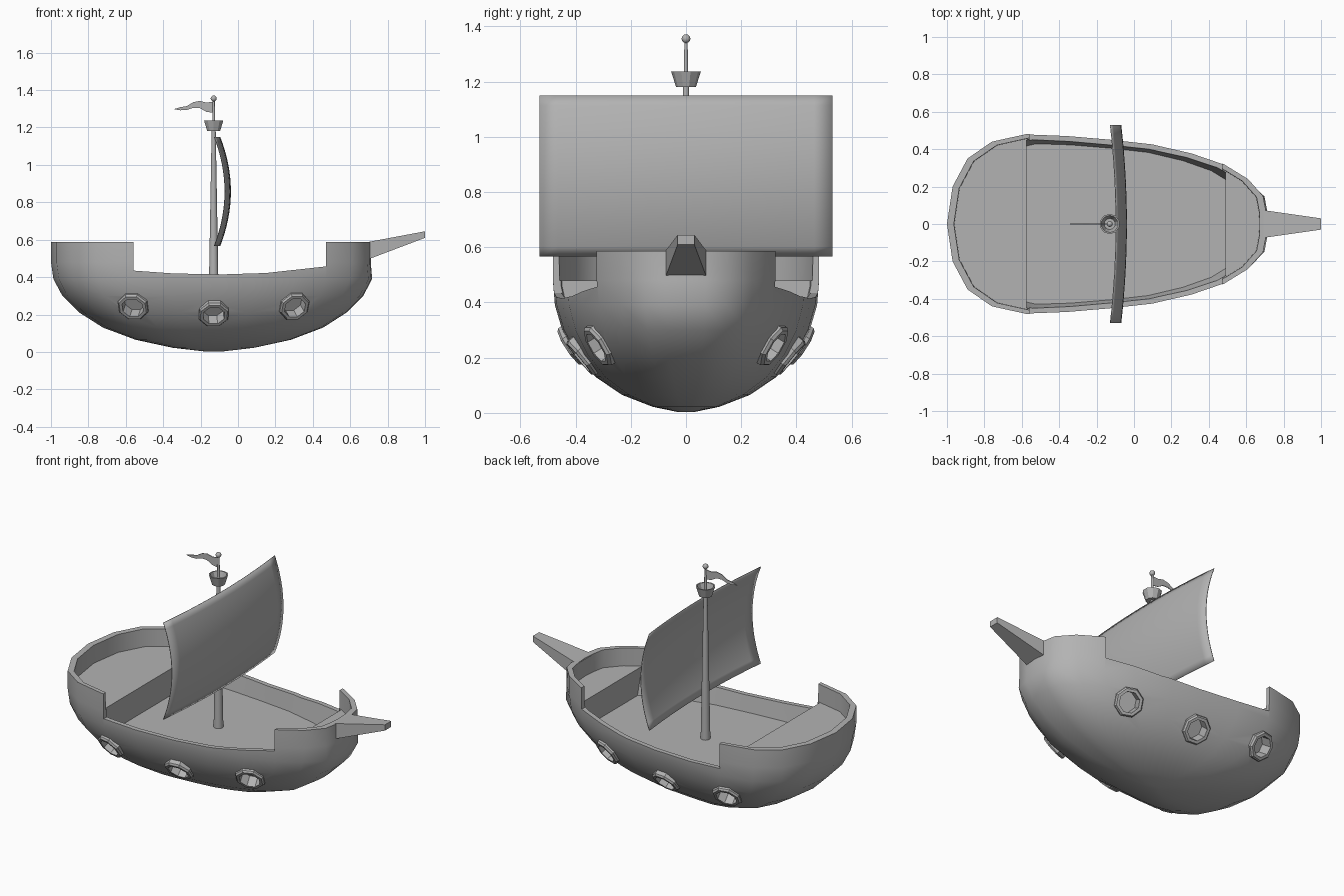
import bpy, bmesh, math
from mathutils import Vector
from mathutils.bvhtree import BVHTree

if "Cube" in bpy.data.objects:
    bpy.data.objects.remove(bpy.data.objects["Cube"])

grey = bpy.data.materials.new("plain_grey")
grey.diffuse_color = (0.45, 0.45, 0.45, 1)
grey.use_nodes = True
grey.node_tree.nodes["Principled BSDF"].inputs["Base Color"].default_value = grey.diffuse_color
MX = -0.13  # mast and hull centre


def loft(name, rings, smooth=None, cyclic=False):
    """Skin equal-length rings of points; cap the ends unless cyclic."""
    bm = bmesh.new()
    vs = [[bm.verts.new(p) for p in r] for r in rings]
    n = len(rings[0])
    pairs = list(zip(vs, vs[1:])) + ([(vs[-1], vs[0])] if cyclic else [])
    for a, b in pairs:
        for i in range(n):
            j = (i + 1) % n
            bm.faces.new((a[i], a[j], b[j], b[i]))
    if not cyclic:
        bm.faces.new(vs[0][::-1])
        bm.faces.new(vs[-1])
    bmesh.ops.recalc_face_normals(bm, faces=bm.faces)
    return finish(name, bm, smooth)


def finish(name, bm, smooth=None):
    me = bpy.data.meshes.new(name)
    bm.to_mesh(me)
    bm.free()
    me.materials.append(grey)
    ob = bpy.data.objects.new(name, me)
    bpy.context.collection.objects.link(ob)
    if smooth:
        shade(ob, smooth)
    return ob


def shade(ob, angle):
    bpy.ops.object.select_all(action='DESELECT')
    ob.select_set(True)
    bpy.context.view_layer.objects.active = ob
    bpy.ops.object.shade_smooth_by_angle(angle=math.radians(angle))


def cut(ob, cutter):
    m = ob.modifiers.new("cut", 'BOOLEAN')
    m.operation, m.solver, m.object = 'DIFFERENCE', 'EXACT', cutter
    bpy.context.view_layer.objects.active = ob
    bpy.ops.object.modifier_apply(modifier=m.name)
    bpy.data.objects.remove(cutter)


def circle(c, r, n, axis=(0, 0, 1)):
    """Regular polygon about a point, across the given axis."""
    q = Vector(axis).to_track_quat('Z', 'Y')
    return [Vector(c) + q @ Vector((r * math.cos(t), r * math.sin(t), 0))
            for t in (2 * math.pi * (i + 0.5) / n for i in range(n))]


# Hull plan, starboard half mirrored to port
half = [(-1, 0), (-.97, .2), (-.89, .35), (-.76, .44), (-.57, .482), (-.36, .475),
        (-.12, .455), (.1, .43), (.31, .38), (.48, .32), (.61, .24), (.69, .15),
        (.705, .07), (.71, 0)]
plan = half + [(x, -y) for x, y in half[-2:0:-1]]


def ring(s, z, bow=0.0, lo=-9, hi=9):
    pts = []
    for x, y in plan:
        px = MX + (x - MX) * s + (bow * s if x > .65 else 0)
        pts.append((min(max(px, lo), hi), y * s, z))
    return pts


levels = [(.003, .06), (.022, .25), (.065, .48), (.13, .68), (.21, .825),
          (.30, .93), (.39, .985), (.48, 1), (.587, 1)]
hull = loft("hull", [ring(s, z, .02 if z < .4 else 0) for z, s in levels])
tree = BVHTree.FromObject(hull, bpy.context.evaluated_depsgraph_get())

# Raised end decks, then the sunken main deck between the bulkheads
cut(hull, loft("end_deck_cutter", [ring(.955, .48), ring(.963, .8)]))


def clipped(name, rings, lo, hi):
    ob = loft(name, rings)
    bm = bmesh.new()
    bm.from_mesh(ob.data)
    for x, d in ((lo, -1), (hi, 1)):
        g = bm.verts[:] + bm.edges[:] + bm.faces[:]
        r = bmesh.ops.bisect_plane(bm, geom=g, plane_co=(x, 0, 0),
                                   plane_no=(d, 0, 0), clear_outer=True)
        edges = [e for e in r["geom_cut"] if isinstance(e, bmesh.types.BMEdge)]
        bmesh.ops.contextual_create(bm, geom=edges)
    bmesh.ops.recalc_face_normals(bm, faces=bm.faces)
    bm.to_mesh(ob.data)
    bm.free()
    return ob


cut(hull, clipped("main_deck_cutter",
                  [ring(.89, .32), ring(.945, .46), ring(.955, .8)], -.575, .49))

# Lowered midship rail with a curved sheer
rail = [(-.56, .435), (-.35, .42), (-.1, .414), (.15, .422), (.47, .457), (.47, .9), (-.56, .9)]
cut(hull, loft("rail_cutter", [[(x, y, z) for x, z in rail] for y in (-.8, .8)]))

# Portholes: octagonal frames around shallow recesses
for side in (-1, 1):
    for i, (x, z) in enumerate(((-.56, .245), (-.13, .205), (.30, .245))):
        p, n, _, _ = tree.ray_cast(Vector((x, side * 2, z)), Vector((0, -side, 0)))
        if n.y * side < 0:
            n = -n
        cut(hull, loft("porthole_cutter",
                       [circle(p + n * d, .06, 8, n) for d in (-.05, .08)]))
        prof = [(.085, -.025), (.085, .008), (.077, .018), (.06, .018), (.06, -.025)]
        loft(f"porthole_frame_{'front' if side < 0 else 'back'}_{i + 1}",
             [circle(p + n * d, r, 8, n) for r, d in prof], cyclic=True)
shade(hull, 38)

# Bowsprit
loft("bowsprit", [[(x, -w, a), (x, w, a), (x, w, b), (x, -w, b)]
                  for x, w, a, b in ((.67, .077, .485, .583), (1, .03, .61, .645))])

# Mast, topmast and ball
loft("mast", [circle((MX, 0, z), r, 16) for z, r in ((.30, .027), (1.19, .011))], 40)
loft("topmast", [circle((MX, 0, z), r, 12) for z, r in ((1.17, .009), (1.35, .006))], 40)
bm = bmesh.new()
bmesh.ops.create_uvsphere(bm, u_segments=12, v_segments=8, radius=.016)
bmesh.ops.translate(bm, verts=bm.verts, vec=(MX, 0, 1.355))
finish("mast_ball", bm, 60)

# Crow's nest: hollow tapered bucket
loft("crows_nest", [circle((MX, 0, z), r, 10) for z, r in
                    ((1.18, .036), (1.237, .054), (1.237, .046), (1.192, .03))])

# Sail: thin sheet bulging both ways
bm = bmesh.new()
N = 16
grid = [[bm.verts.new((-.125 + .057 * (1 - v * v) + .03 * (1 - u * u),
                       .53 * u, .858 + .292 * v))
         for u in (2 * i / N - 1 for i in range(N + 1))]
        for v in (2 * j / N - 1 for j in range(N + 1))]
for j in range(N):
    for i in range(N):
        bm.faces.new((grid[j][i], grid[j][i + 1], grid[j + 1][i + 1], grid[j + 1][i]))
sail = finish("sail", bm)
sail.modifiers.new("thickness", 'SOLIDIFY').thickness = .004
shade(sail, 40)

# Wavy pennant flag
top = [(-.13, 1.338), (-.17, 1.333), (-.205, 1.342), (-.24, 1.335), (-.275, 1.314),
       (-.31, 1.308), (-.343, 1.298)]
low = [(-.31, 1.292), (-.275, 1.293), (-.24, 1.305), (-.205, 1.304), (-.17, 1.284), (-.13, 1.278)]
loft("flag", [[(x, y, z) for x, z in top + low] for y in (-.002, .002)])
